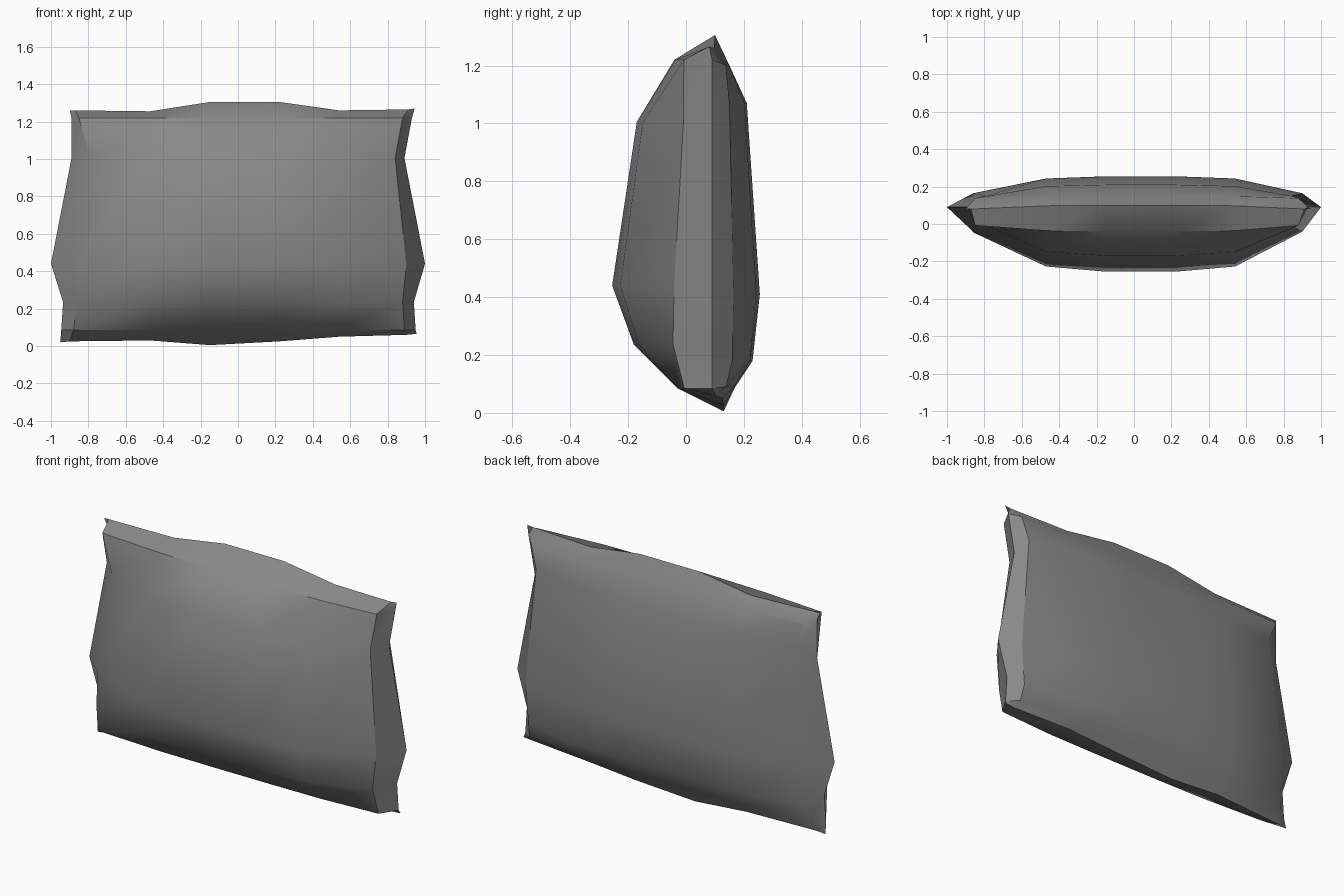
import bpy
import bmesh
import math

default_cube = bpy.data.objects.get("Cube")
if default_cube:
    bpy.data.objects.remove(default_cube, do_unlink=True)


def make_material(name, colour):
    material = bpy.data.materials.new(name)
    material.use_nodes = True
    material.diffuse_color = colour
    shader = material.node_tree.nodes["Principled BSDF"]
    shader.inputs["Base Color"].default_value = colour
    shader.inputs["Roughness"].default_value = 0.8
    return material


def mix(start, end, amount):
    return start + (end - start) * amount


# Seam outline: left and right edges by row, bottom and top edges by column
left_edge = [-.95, -.945, -.935, -1, -.89, -.89, -.9]
right_edge = [.955, .95, .94, 1, .89, .93, .945]
bottom_edge = [.02, .025, .03, .005, .025, .05, .06, .065]
top_edge = [1.26, 1.26, 1.255, 1.305, 1.305, 1.26, 1.265, 1.27]

# Inner columns that carry the stuffing
inner_left = [-.9, -.88, -.86, -.86, -.79, -.85, -.87]
inner_right = [.9, .89, .88, .9, .84, .88, .91]
middle_columns = [-.47, -.15, .22, .54]

# Puffed profiles of the two sides: height, depth at centre, share kept at ends
front_profile = [(.085, .12, .8), (.235, .27, .5), (.44, .345, .38),
                 (1.005, .26, .38), (1.22, .13, .75)]
back_profile = [(.09, .08, .6), (.18, .14, .5), (.41, .165, .45),
                (1.07, .12, .5), (1.2, .06, .8)]
fullness = [0, 0, .87, 1, 1, .87, 0, 0]
LAST_ROW = len(left_edge) - 1
LAST_COLUMN = len(bottom_edge) - 1


def column_x(column, row):
    if column == 0:
        return left_edge[row]
    if column == LAST_COLUMN:
        return right_edge[row]
    if column == 1:
        return inner_left[row]
    if column == LAST_COLUMN - 1:
        return inner_right[row]
    return middle_columns[column - 2]


def seam_y(column, row):
    bow = fullness[column]
    if row == 0:
        return mix(.1, .13, bow)
    if row == LAST_ROW:
        return mix(.08, .1, bow)
    return .09


def pillow_point(column, row, profile, side):
    x, y = column_x(column, row), seam_y(column, row)
    if row == 0:
        return x, y, bottom_edge[column]
    if row == LAST_ROW:
        return x, y, top_edge[column]
    height, depth, end_share = profile[row - 1]
    if column in (0, LAST_COLUMN):
        return x, y, front_profile[row - 1][0]
    share = mix(end_share, 1, fullness[column])
    return x, y + side * depth * share, height


# Pillow: two puffed sheets welded along the seam
bm = bmesh.new()
for profile, side in ((front_profile, -1), (back_profile, 1)):
    grid = [[bm.verts.new(pillow_point(column, row, profile, side))
             for column in range(LAST_COLUMN + 1)]
            for row in range(LAST_ROW + 1)]
    for row in range(LAST_ROW):
        for column in range(LAST_COLUMN):
            corners = [grid[row][column], grid[row][column + 1],
                       grid[row + 1][column + 1], grid[row + 1][column]]
            bm.faces.new(corners if side < 0 else corners[::-1])
bmesh.ops.remove_doubles(bm, verts=bm.verts, dist=.001)
bmesh.ops.recalc_face_normals(bm, faces=bm.faces)

mesh = bpy.data.meshes.new("pillow")
bm.to_mesh(mesh)
bm.free()
pillow = bpy.data.objects.new("pillow", mesh)
bpy.context.collection.objects.link(pillow)
mesh.materials.append(make_material("grey fabric", (.25, .25, .25, 1)))

# Soft cloth with sharp folds kept
bpy.ops.object.select_all(action='DESELECT')
pillow.select_set(True)
bpy.context.view_layer.objects.active = pillow
bpy.ops.object.shade_smooth_by_angle(angle=math.radians(30))
